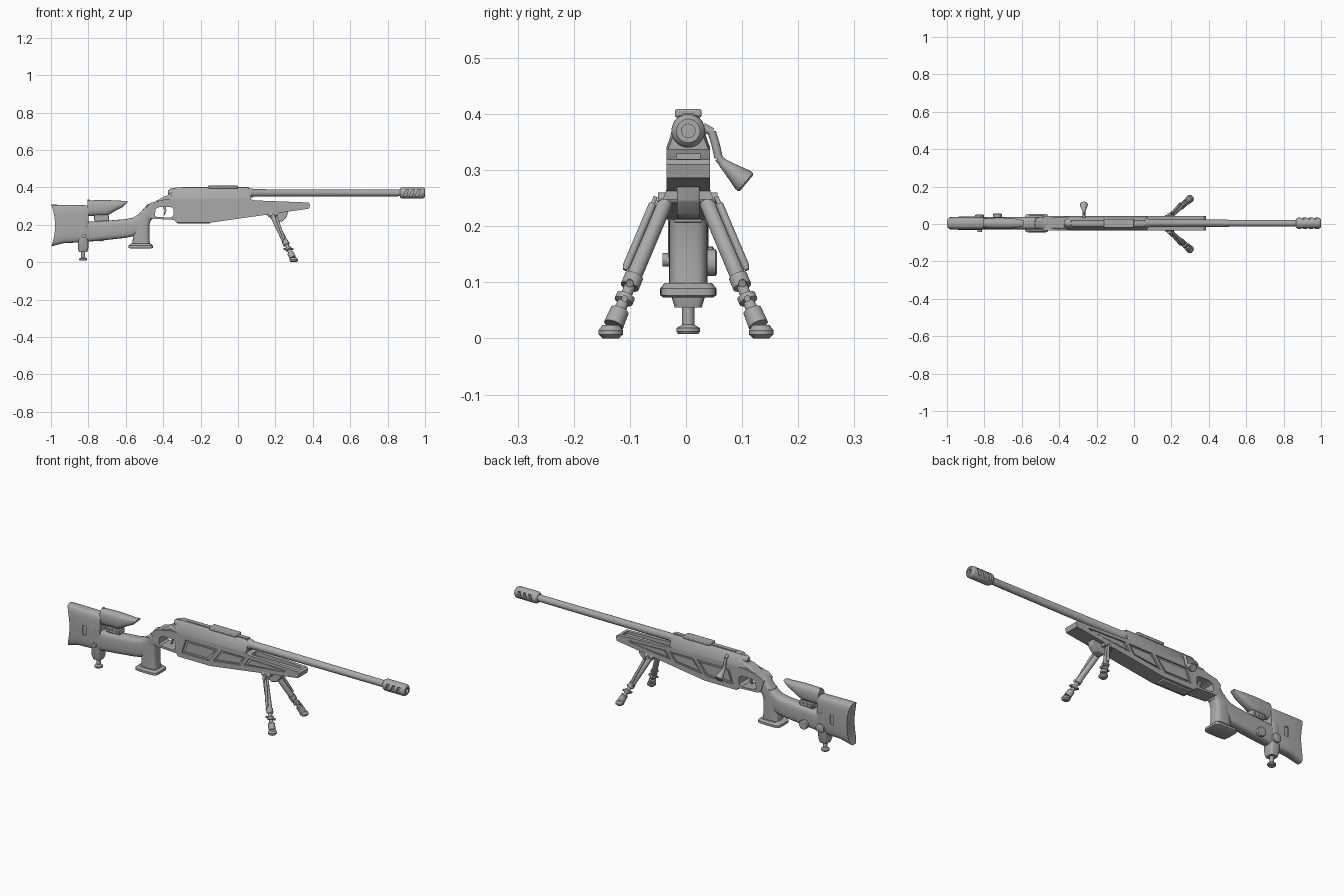
import bpy, bmesh, math
from mathutils import Vector

if "Cube" in bpy.data.objects:
    bpy.data.objects.remove(bpy.data.objects["Cube"])

Y0 = 0.004          # centre plane of the rifle
BORE = 0.37         # height of the bore axis
grey = bpy.data.materials.new("matte grey")
grey.use_nodes = True
grey.diffuse_color = (0.4, 0.4, 0.4, 1)
grey.node_tree.nodes["Principled BSDF"].inputs["Base Color"].default_value = grey.diffuse_color
parts = []


def finish(name, bm):
    bmesh.ops.recalc_face_normals(bm, faces=bm.faces)
    mesh = bpy.data.meshes.new(name)
    bm.to_mesh(mesh)
    bm.free()
    mesh.materials.append(grey)
    ob = bpy.data.objects.new(name, mesh)
    bpy.context.collection.objects.link(ob)
    parts.append(ob)
    return ob


def skin(name, rings):
    """Bridge rings of points and cap both ends."""
    bm = bmesh.new()
    loops = [[bm.verts.new(p) for p in ring] for ring in rings]
    n = len(loops[0])
    for a, b in zip(loops, loops[1:]):
        for i in range(n):
            bm.faces.new((a[i], a[(i + 1) % n], b[(i + 1) % n], b[i]))
    bm.faces.new(loops[0])
    bm.faces.new(loops[-1])
    return finish(name, bm)


def plate(name, outline, half, y=Y0, bevel=0):
    """Side outline in x, z given thickness along y."""
    ob = skin(name, [[(x, y + s, z) for x, z in outline] for s in (-half, half)])
    if bevel:
        mod = ob.modifiers.new("chamfer", "BEVEL")
        mod.width, mod.segments, mod.limit_method = bevel, 2, "ANGLE"
    return ob


def box(name, x0, x1, z0, z1, half, y=Y0, bevel=0):
    return plate(name, [(x0, z0), (x1, z0), (x1, z1), (x0, z1)], half, y, bevel)


def turned(name, p, q, profile, n=20):
    """Round part from p to q; profile holds (fraction, radius)."""
    p, q = Vector(p), Vector(q)
    turn = (q - p).to_track_quat("Z", "Y")
    circle = [turn @ Vector((math.cos(a), math.sin(a), 0))
              for a in (2 * math.pi * i / n for i in range(n))]
    return skin(name, [[p.lerp(q, t) + c * r for c in circle] for t, r in profile])


def rod(name, p, q, r0, r1=None, n=20):
    return turned(name, p, q, [(0, r0), (1, r1 or r0)], n)


def rounded(hw, hh, power, n=28):
    def f(v):
        return math.copysign(abs(v) ** (2 / power), v)
    return [(hw * f(math.cos(a)), hh * f(math.sin(a)))
            for a in (2 * math.pi * i / n for i in range(n))]


def loft_x(name, stations, power=3.5):
    """Rounded sections along x: (x, bottom, top, half width)."""
    return skin(name, [[(x, Y0 + y, (b + t) / 2 + z) for y, z in rounded(w, (t - b) / 2, power)]
                       for x, b, t, w in stations])


def loft_z(name, stations, power=3.5):
    """Rounded sections along z: (z, rear, front, half width)."""
    return skin(name, [[((a + b) / 2 + x, Y0 + y, z) for y, x in rounded(w, (b - a) / 2, power)]
                       for z, a, b, w in stations])


def cut(target, cutter):
    mod = target.modifiers.new("cut", "BOOLEAN")
    mod.object, mod.operation, mod.solver = cutter, "DIFFERENCE", "EXACT"
    bpy.context.view_layer.objects.active = target
    bpy.ops.object.modifier_apply(modifier=mod.name)
    parts.remove(cutter)
    bpy.data.objects.remove(cutter)


# Butt with hollowed rear face and side slots
butt = loft_x("butt", [(-1, .083, .307, .031), (-.97, .092, .307, .034), (-.93, .102, .306, .035),
                       (-.82, .106, .305, .035), (-.80, .11, .30, .031)], 4)
cut(butt, rod("butt_hollow", (-1.29, -.1, .195), (-1.29, .1, .195), .312, n=96))
for side in (-1, 1):
    cut(butt, box("butt_slot", -.90, -.88, .175, .225, .006, Y0 + side * .035))

# Stock wrist sweeping up to the receiver
loft_x("stock_wrist", [(-.82, .107, .215, .033), (-.70, .119, .222, .034), (-.60, .13, .23, .034),
                       (-.56, .138, .238, .034), (-.53, .15, .258, .033), (-.505, .18, .285, .033),
                       (-.485, .21, .308, .035), (-.45, .236, .322, .036)])
loft_z("grip", [(.09, -.565, -.47, .034), (.13, -.562, -.474, .034),
                (.20, -.555, -.474, .034), (.26, -.53, -.455, .033)])
loft_z("grip_base", [(.073, -.575, -.465, .044), (.077, -.585, -.455, .05),
                     (.089, -.585, -.455, .05), (.099, -.57, -.468, .042)], 6)

# Cheek rest and its adjuster
loft_x("cheek_rest", [(-.805, .245, .33, .026), (-.74, .25, .332, .03), (-.70, .248, .332, .03),
                      (-.66, .272, .33, .027), (-.62, .292, .328, .022), (-.592, .318, .328, .016)], 2.6)
box("cheek_rest_post", -.765, -.695, .20, .262, .016, bevel=.003)
box("cheek_rest_bracket", -.77, -.69, .222, .25, .022, bevel=.003)
rod("cheek_rest_pin", (-.80, Y0, .28), (-.80, Y0, .335), .005, n=12)
for x, z, reach in ((-.73, .135, .055), (-.825, .14, .05)):
    turned("adjuster_knob", (x, .02, z), (x, reach, z),
           [(0, .016), (.5, .016), (.5, .024), (.92, .024), (1, .02)])
for x in (-.755, -.735, -.71):
    rod("bracket_screw", (x, Y0 - .026, .236), (x, Y0 + .026, .236), .006, n=12)
rod("rear_cross_screw", (-.825, -.042, .14), (-.825, 0, .14), .012)

# Rear monopod
loft_z("monopod_housing", [(.055, -.85, -.806, .024), (.075, -.856, -.80, .03), (.15, -.856, -.80, .036),
                           (.22, -.852, -.80, .036)], 4)
turned("monopod", (-.828, Y0, .008), (-.828, Y0, .06),
       [(0, .018), (.08, .021), (.2, .021), (.32, .011), (1, .011)])

# Chassis with trigger opening and recessed side panels
chassis = plate("chassis", [(-.49, .297), (-.465, .318), (-.38, .338), (.065, .338), (.09, .33), (.375, .319),
                            (.386, .31), (.38, .286), (-.14, .212), (-.33, .212), (-.34, .226),
                            (-.46, .232), (-.475, .25)], .039)
cut(chassis, plate("trigger_opening", [(-.445, .25), (-.435, .242), (-.36, .238), (-.345, .25),
                                       (-.345, .285), (-.36, .295), (-.42, .295), (-.44, .285)], .1))
panels = [[(-.31, .238), (-.285, .312), (-.095, .312), (-.15, .238)],
          [(-.125, .243), (-.072, .312), (.068, .312), (.035, .264)],
          [(.06, .27), (.088, .312), (.31, .306), (.30, .297)]]
for side in (-1, 1):
    for outline in panels:
        cut(chassis, plate("panel_recess", outline, .008, Y0 + side * .039))
        cx = sum(p[0] for p in outline) / 4
        cz = sum(p[1] for p in outline) / 4
        plate("side_panel", [(cx + (x - cx) * .86, cz + (z - cz) * .72) for x, z in outline],
              .004, Y0 + side * .033)
cut(chassis, box("barrel_channel", .09, .36, .308, .4, .021))
box("magazine", -.325, -.15, .206, .24, .026, bevel=.004)
plate("trigger", [(-.405, .30), (-.385, .30), (-.383, .275), (-.392, .25), (-.398, .25), (-.393, .275)], .006)

# Receiver: angular section along x
half_section = [(.039, .33), (.039, .34), (.032, .36), (.026, .386), (.016, .398)]
section = half_section + [(-y, z) for y, z in reversed(half_section)]
skin("receiver", [[(x, Y0 + y * w, .33 + (z - .33) * h) for y, z in section]
                  for x, w, h in ((-.385, .85, .3), (-.35, .9, .75), (-.335, 1, 1), (.05, 1, 1), (.07, .9, .85))])
plate("receiver_tang", [(-.475, .305), (-.39, .354), (-.35, .36), (-.35, .30)], .03, bevel=.008)
turned("bolt_shroud", (-.375, Y0, .372), (-.25, Y0, .372), [(0, .012), (.1, .02), (.3, .024), (1, .024)])
plate("safety_tab", [(-.37, .37), (-.36, .392), (-.335, .398), (-.31, .398), (-.31, .37)], .008)
box("scope_rail", -.16, 0, .394, .409, .024, bevel=.004)
box("rail_strip", -.3, .06, .394, .401, .011)

# Bolt handle
path = [(.03, .377), (.046, .368), (.053, .345), (.058, .322), (.068, .31)]
for (ya, za), (yb, zb) in zip(path, path[1:]):
    rod("bolt_arm", (-.268, ya, za), (-.268, yb, zb), .0075, n=12)
    rod("bolt_arm_joint", (-.268, yb - .003, zb), (-.268, yb + .003, zb), .007, n=12)
turned("bolt_knob", (-.268, .064, .314), (-.268, .108, .277),
       [(0, .008), (.3, .012), (.85, .021), (.95, .021), (1, .018)])

# Barrel and ported muzzle brake
turned("barrel", (.04, Y0, BORE), (.9, Y0, BORE), [(0, .025), (.04, .025), (.05, .02), (1, .0175)], 28)
brake = turned("muzzle_brake", (.865, Y0, BORE), (1, Y0, BORE),
               [(0, .02), (.04, .027), (.1, .03), (.9, .03), (.96, .027), (1, .021)], 28)
cut(brake, rod("bore", (.96, Y0, BORE), (1.02, Y0, BORE), .012))
for side in (-1, 1):
    for x in (.892, .924, .956):
        cut(brake, plate("port", [(x - .008, BORE - .018), (x + .006, BORE - .018),
                                  (x + .02, BORE + .018), (x + .006, BORE + .018)], .015, Y0 + side * .031))

# Bipod mount
plate("bipod_mount", [(.15, .255), (.165, .268), (.27, .285), (.262, .245), (.24, .22), (.21, .212), (.185, .225)],
      .02, bevel=.003)
skin("bipod_yoke", [[(x, Y0 + y, z) for y, z in ((-.045, .248), (.045, .248), (.036, .274), (-.036, .274))]
                    for x in (.165, .215)])
rod("bipod_pivot", (.19, -.05, .25), (.19, .056, .25), .01)

# Mirrored bipod legs
for side in (-1, 1):
    top = Vector((.185, side * .035, .248))
    foot = Vector((.298, side * .134, .012))
    turned("bipod_leg", top, foot,
           [(0, .012), (.03, .014), (.58, .014), (.58, .017), (.66, .017), (.66, .01), (.72, .01), (.73, .017),
            (.77, .017), (.78, .01), (.83, .011), (.84, .017), (.95, .018)])
    turned("bipod_foot", foot + Vector((0, 0, -.012)), foot + Vector((0, 0, .012)),
           [(0, .014), (.3, .022), (.6, .022), (1, .015)], 12)
    spring_top = Vector((.2, side * .054, .252))
    spring_end = Vector((.248, side * .109, .122))
    turned("leg_spring_tube", spring_top, spring_end,
           [(0, .004), (.1, .004), (.1, .007), (.95, .007), (1, .004)], 12)
    at = top.lerp(foot, .62)
    rod("leg_latch", at + Vector((-.018, side * .004, .008)), at + Vector((.02, side * .004, -.004)), .007, n=10)
    at = top.lerp(foot, .75)
    rod("lock_screw", at + Vector((-.026, 0, 0)), at + Vector((.026, 0, 0)), .006, n=10)

# Smooth round surfaces, keep hard edges
bpy.ops.object.select_all(action="DESELECT")
for ob in parts:
    ob.select_set(True)
bpy.context.view_layer.objects.active = parts[0]
bpy.ops.object.shade_smooth_by_angle(angle=math.radians(35))
